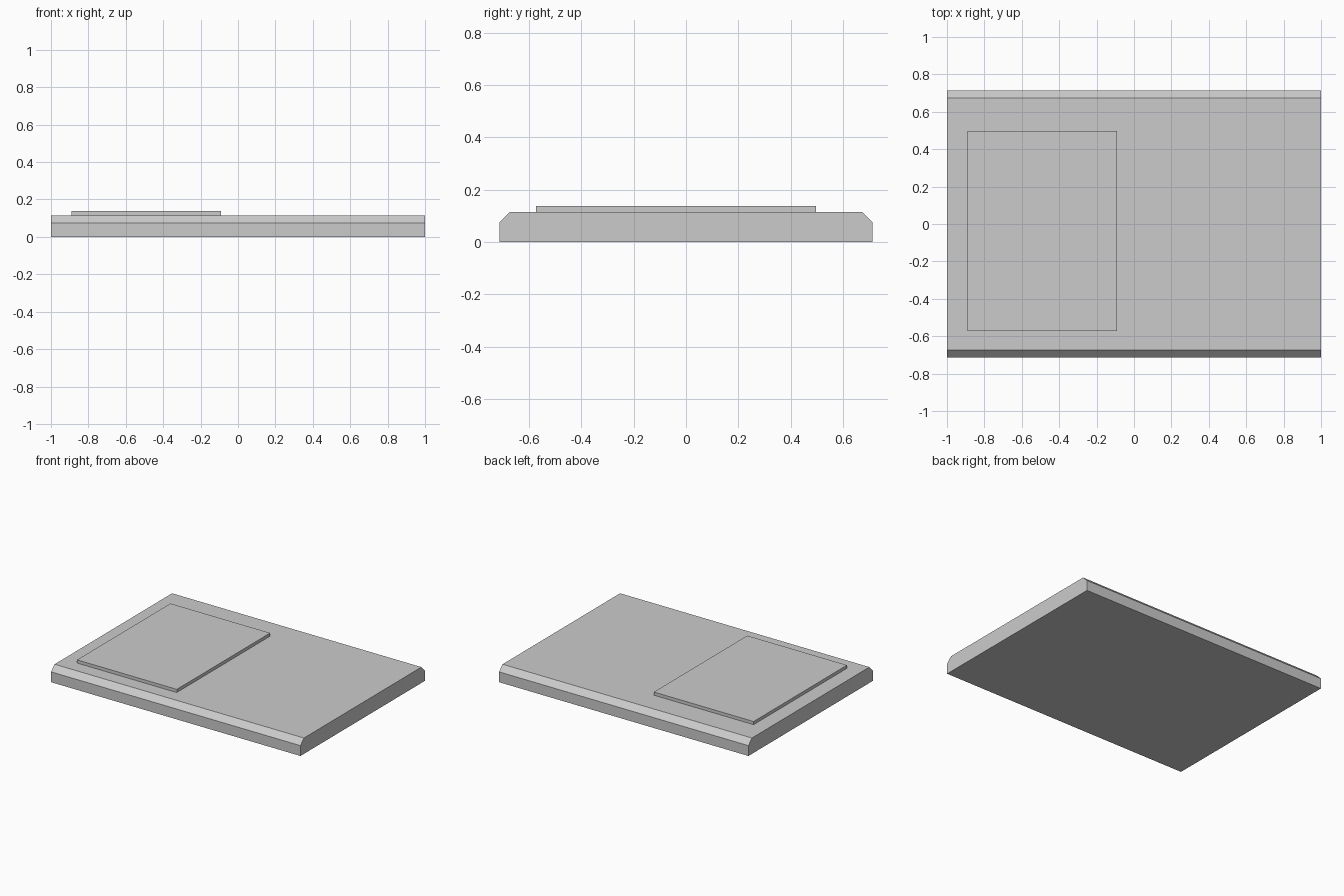
import bpy
import bmesh

cube = bpy.data.objects.get("Cube")
if cube:
    bpy.data.objects.remove(cube, do_unlink=True)

grey = bpy.data.materials.new("light grey")
grey.use_nodes = True
colour = (0.6, 0.6, 0.6, 1)
grey.diffuse_color = colour
grey.node_tree.nodes["Principled BSDF"].inputs["Base Color"].default_value = colour


def extrude_profile(name, profile, x_min, x_max):
    """Sweep a (y, z) outline along x into a closed, flat-shaded solid."""
    bm = bmesh.new()
    face = bm.faces.new([bm.verts.new((x_min, y, z)) for y, z in profile])
    sweep = bmesh.ops.extrude_face_region(bm, geom=[face], use_keep_orig=True)
    moved = [v for v in sweep["geom"] if isinstance(v, bmesh.types.BMVert)]
    bmesh.ops.translate(bm, verts=moved, vec=(x_max - x_min, 0, 0))
    bmesh.ops.recalc_face_normals(bm, faces=bm.faces)
    mesh = bpy.data.meshes.new(name)
    bm.to_mesh(mesh)
    bm.free()
    mesh.materials.append(grey)
    obj = bpy.data.objects.new(name, mesh)
    bpy.context.collection.objects.link(obj)
    return obj


# Base slab, bevelled along its front and back top edges
depth, top, bevel = 0.713, 0.115, 0.04
half = [(depth, 0), (depth, top - bevel), (depth - bevel, top)]
extrude_profile("base_slab", half + [(-y, z) for y, z in reversed(half)], -1, 1)

# Thin raised plate on one side of the slab
front, back, plate_top = -0.573, 0.497, 0.138
extrude_profile("raised_plate",
                [(front, top), (back, top), (back, plate_top), (front, plate_top)],
                -0.89, -0.09)
